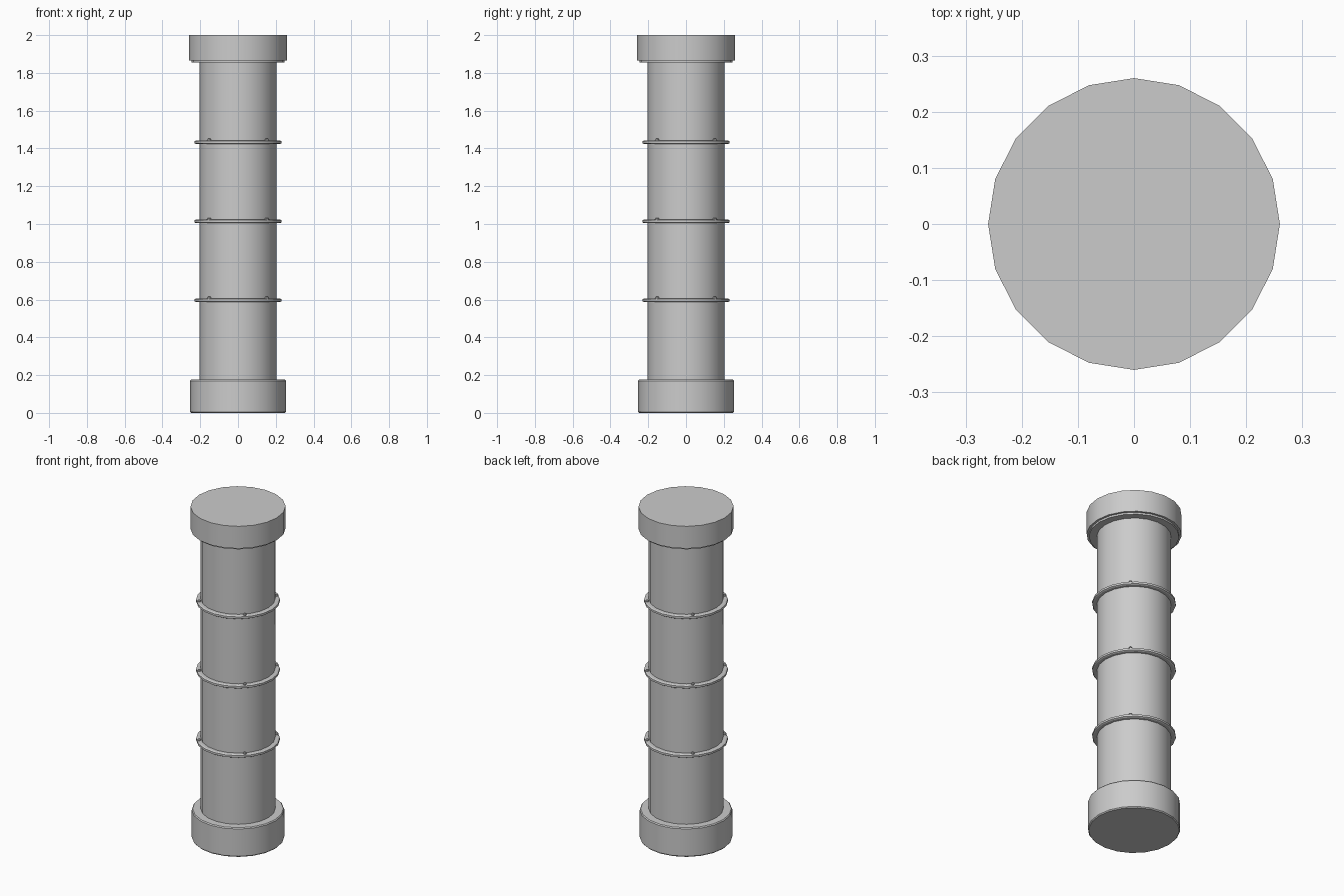
import bpy, bmesh, math

if "Cube" in bpy.data.objects:
    bpy.data.objects.remove(bpy.data.objects["Cube"])

grey = bpy.data.materials.new("grey_stone")
grey.diffuse_color = (0.6, 0.6, 0.6, 1)
grey.use_nodes = True
grey.node_tree.nodes["Principled BSDF"].inputs["Base Color"].default_value = grey.diffuse_color


def lathe(name, profile, sides=20):
    """Revolve a closed-to-axis (radius, z) profile and cap both ends."""
    bm = bmesh.new()
    rings = [[bm.verts.new((r * math.cos(a), r * math.sin(a), z))
              for a in (2 * math.pi * i / sides for i in range(sides))]
             for r, z in profile]
    for low, high in zip(rings, rings[1:]):
        for i in range(sides):
            j = (i + 1) % sides
            bm.faces.new((low[i], low[j], high[j], high[i]))
    bm.faces.new(rings[0][::-1])
    bm.faces.new(rings[-1])
    bmesh.ops.recalc_face_normals(bm, faces=bm.faces)
    mesh = bpy.data.meshes.new(name)
    bm.to_mesh(mesh)
    bm.free()
    mesh.materials.append(grey)
    obj = bpy.data.objects.new(name, mesh)
    bpy.context.collection.objects.link(obj)
    bpy.ops.object.select_all(action='DESELECT')
    obj.select_set(True)
    bpy.context.view_layer.objects.active = obj
    bpy.ops.object.shade_smooth_by_angle(angle=math.radians(30))
    return obj


# Base, shaft and cap
lathe("base", [(0.248, 0), (0.253, 0.006), (0.253, 0.17), (0.248, 0.176)])
lathe("shaft", [(0.204, 0.1), (0.204, 1.9)])
lathe("cap", [(0.247, 1.855), (0.247, 1.866), (0.26, 1.866), (0.26, 2.0)])

# Three thin bands, each with four small studs on its upper face
for n, z in enumerate((0.596, 1.014, 1.433), 1):
    lathe(f"band_{n}", [(0.222, z - 0.01), (0.229, z - 0.006),
                        (0.229, z + 0.006), (0.222, z + 0.01)])
    for k in range(4):
        a = math.radians(45 + 90 * k)
        stud = lathe(f"band_{n}_stud_{k + 1}",
                     [(0.009, 0), (0.009, 0.008), (0.006, 0.011)], 8)
        stud.location = (0.215 * math.cos(a), 0.215 * math.sin(a), z + 0.008)
